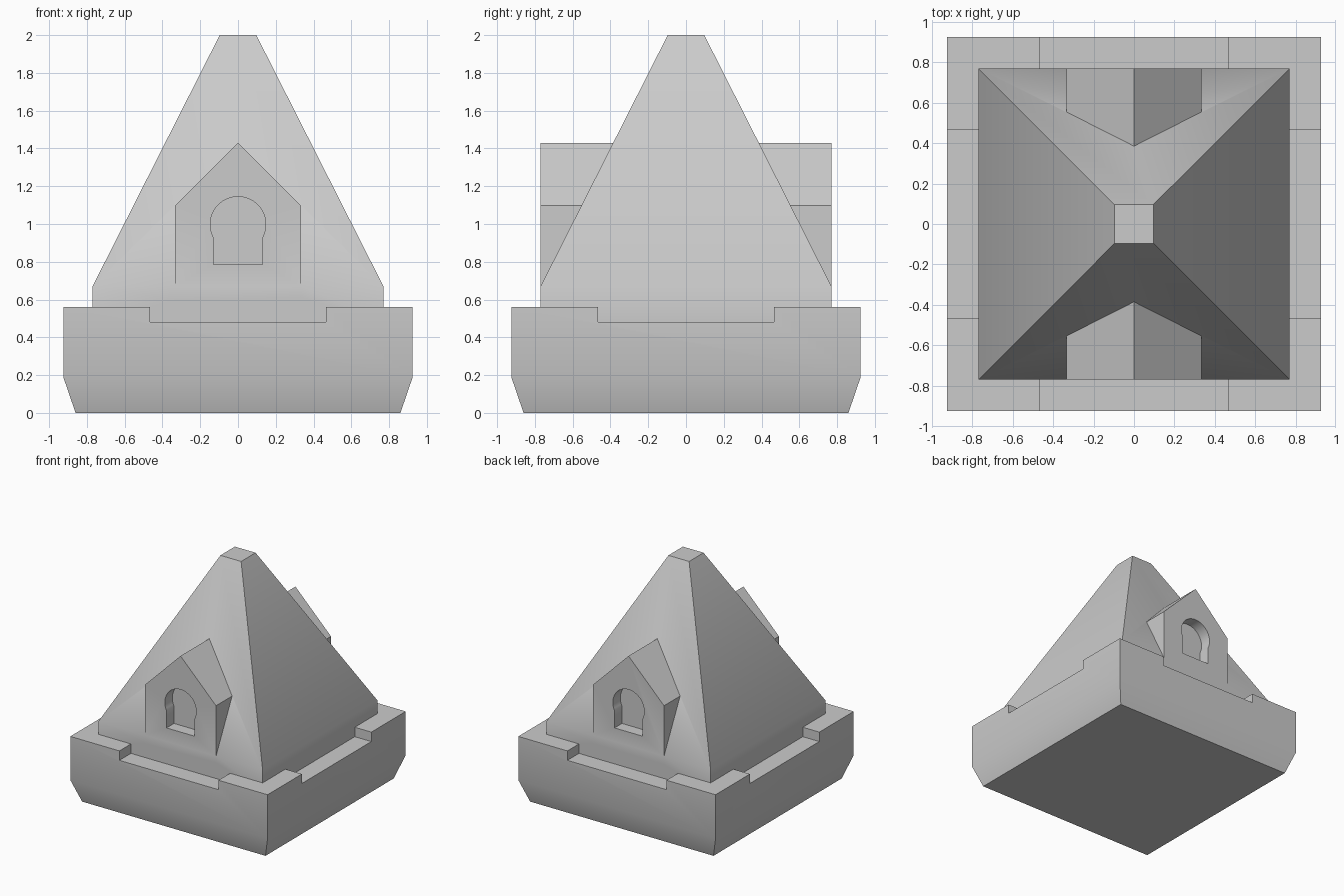
import bpy, bmesh, math

if "Cube" in bpy.data.objects:
    bpy.data.objects.remove(bpy.data.objects["Cube"])


def make_object(name, bm):
    bmesh.ops.recalc_face_normals(bm, faces=bm.faces)
    mesh = bpy.data.meshes.new(name)
    bm.to_mesh(mesh)
    bm.free()
    ob = bpy.data.objects.new(name, mesh)
    bpy.context.collection.objects.link(ob)
    return ob


def square_loft(name, rings):
    """Stack of squares given as (half width, z)."""
    bm = bmesh.new()
    loops = [[bm.verts.new((sx * h, sy * h, z))
              for sx, sy in ((-1, -1), (1, -1), (1, 1), (-1, 1))] for h, z in rings]
    bm.faces.new(loops[0])
    bm.faces.new(loops[-1])
    for a, b in zip(loops, loops[1:]):
        for i in range(4):
            j = (i + 1) % 4
            bm.faces.new((a[i], a[j], b[j], b[i]))
    return make_object(name, bm)


def prism(name, profile, y0, y1):
    """Front (x, z) outline extruded along y."""
    bm = bmesh.new()
    a = [bm.verts.new((x, y0, z)) for x, z in profile]
    b = [bm.verts.new((x, y1, z)) for x, z in profile]
    bm.faces.new(a)
    bm.faces.new(b)
    for i in range(len(a)):
        j = (i + 1) % len(a)
        bm.faces.new((a[i], a[j], b[j], b[i]))
    return make_object(name, bm)


def boolean(target, tool, operation):
    bpy.context.view_layer.objects.active = target
    mod = target.modifiers.new("boolean", 'BOOLEAN')
    mod.object, mod.operation, mod.solver = tool, operation, 'EXACT'
    bpy.ops.object.modifier_apply(modifier=mod.name)
    bpy.data.objects.remove(tool)


def smooth(ob):
    bpy.ops.object.select_all(action='DESELECT')
    ob.select_set(True)
    bpy.context.view_layer.objects.active = ob
    bpy.ops.object.shade_smooth_by_angle(angle=math.radians(30))


# base with tapered foot and a shallow notch in the rim on each side
base = square_loft("base", [(0.86, 0), (0.925, 0.19), (0.925, 0.56)])
W = 0.465
for turn in (0, math.pi / 2):
    cutter = prism("notch_cutter", [(-W, 0.48), (W, 0.48), (W, 0.7), (-W, 0.7)], -1.5, 1.5)
    cutter.rotation_euler.z = turn
    bpy.context.view_layer.update()
    boolean(base, cutter, 'DIFFERENCE')

# pyramid roof on a low square plinth
roof = square_loft("roof", [(0.77, 0.48), (0.77, 0.67), (0.097, 2.0)])

# front and back dormers, one gabled prism running through the roof
dormers = prism("dormers", [(-0.333, 0.6), (0.333, 0.6), (0.333, 1.097),
                            (0, 1.43), (-0.333, 1.097)], -0.77, 0.77)
boolean(roof, dormers, 'UNION')

# keyhole-shaped window recesses in both dormers
R, CZ, HW = 0.147, 0.998, 0.131
start = -math.acos(HW / R)
keyhole = [(-HW, 0.785), (HW, 0.785)]
for i in range(33):
    t = start + (math.pi - 2 * start) * i / 32
    keyhole.append((R * math.cos(t), CZ + R * math.sin(t)))
for side in (-1, 1):
    cutter = prism("window_cutter", keyhole, side * 0.67, side * 1.0)
    boolean(roof, cutter, 'DIFFERENCE')

for ob in (base, roof):
    smooth(ob)
